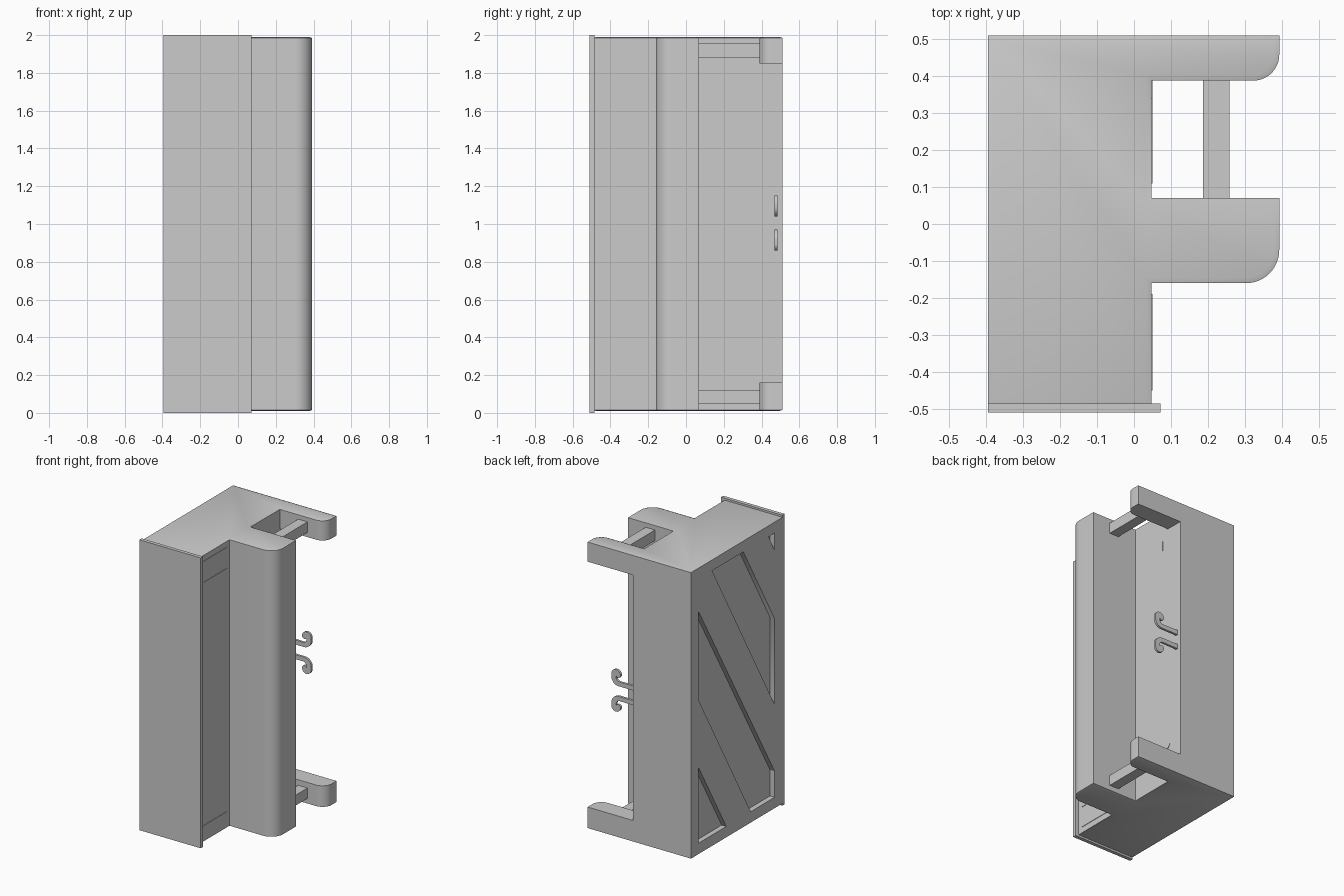
import bpy, bmesh, math
from mathutils import Vector

if "Cube" in bpy.data.objects:
    bpy.data.objects.remove(bpy.data.objects["Cube"])


def arc(cx, cy, r, a0, a1, n=12):
    return [(cx + r * math.cos(math.radians(a0 + (a1 - a0) * i / n)),
             cy + r * math.sin(math.radians(a0 + (a1 - a0) * i / n))) for i in range(n + 1)]


def prism(name, pts, lo, hi, axis='z', lip=None):
    """Extrude a 2D profile along an axis; optional sloped lip on both ends."""
    place = {'x': lambda a, b, t: (t, a, b),
             'y': lambda a, b, t: (a, t, b),
             'z': lambda a, b, t: (a, b, t)}[axis]
    bm = bmesh.new()
    start = bm.faces.new([bm.verts.new(place(a, b, lo)) for a, b in pts])
    ext = bmesh.ops.extrude_face_region(bm, geom=[start])['geom']
    bmesh.ops.translate(bm, verts=[v for v in ext if isinstance(v, bmesh.types.BMVert)],
                        vec=Vector(place(0, 0, hi - lo)))
    end = next(f for f in ext if isinstance(f, bmesh.types.BMFace))
    bmesh.ops.recalc_face_normals(bm, faces=bm.faces)
    if lip:
        for f in (start, end):
            bmesh.ops.inset_region(bm, faces=[f], thickness=lip[0], depth=lip[1],
                                   use_even_offset=True)
    me = bpy.data.meshes.new(name)
    bm.to_mesh(me)
    bm.free()
    ob = bpy.data.objects.new(name, me)
    bpy.context.collection.objects.link(ob)
    return ob


def rect(a0, a1, b0, b1):
    return [(a0, b0), (a1, b0), (a1, b1), (a0, b1)]


def cut(target, cutter):
    mod = target.modifiers.new("cut", 'BOOLEAN')
    mod.operation, mod.solver, mod.object = 'DIFFERENCE', 'EXACT', cutter
    bpy.context.view_layer.objects.active = target
    bpy.ops.object.modifier_apply(modifier=mod.name)
    bpy.data.objects.remove(cutter)


def smooth(ob):
    bpy.ops.object.select_all(action='DESELECT')
    ob.select_set(True)
    bpy.context.view_layer.objects.active = ob
    bpy.ops.object.shade_smooth_by_angle(angle=math.radians(30))


L, W, R = -0.395, 0.047, 0.393   # left side, inner wall, right side

# Body: main block, rounded middle column and back arm in one outline
outline = ([(L, -0.49), (W, -0.49), (W, -0.16)]
           + arc(R - 0.09, -0.07, 0.09, -90, 0)
           + [(R, 0.07), (W, 0.07), (W, 0.388)]
           + arc(R - 0.07, 0.458, 0.07, -90, 0)
           + [(R, 0.51), (L, 0.51)])
body = prism("body", outline, 0.015, 1.985, lip=(0.015, 0.005))

# Leave the back arm only at the top and bottom
cut(body, prism("arm_gap", rect(W, 0.6, 0.2, 0.6), 0.16, 1.85))

# Diagonal pockets in the left side (y, z)
pockets = [
    [(0.43, 1.69), (-0.40, 0.27), (-0.40, 0.09), (-0.14, 0.09), (0.43, 1.08)],
    [(0.43, 0.615), (0.126, 0.09), (0.43, 0.09)],
    [(0.28, 1.91), (-0.06, 1.91), (-0.40, 1.32), (-0.40, 0.73)],
    [(-0.335, 1.91), (-0.40, 1.91), (-0.40, 1.79)],
]
for p in pockets:
    cut(body, prism("pocket", p, L - 0.1, L + 0.035, 'x'))
smooth(body)

# Front plate, slightly taller and wider than the block
prism("front_plate", rect(L, 0.072, 0.0, 2.0), -0.51, -0.485, 'y')

# Cross bars between the column and the arms
for name, z0, z1 in (("lower_bar", 0.05, 0.122), ("upper_bar", 1.882, 1.955)):
    prism(name, rect(0.187, 0.258, z0, z1), 0.06, 0.40, 'y')

# Thin raised panels on the inner wall
for name, z0, z1 in (("lower_strip_panel", 0.055, 0.125), ("front_panel", 0.20, 1.80),
                     ("upper_strip_panel", 1.88, 1.945)):
    prism(name, rect(-0.45, -0.19, z0, z1), W - 0.01, W + 0.003, 'x')
prism("back_panel", [(0.11, 0.22), (0.36, 0.22), (0.41, 0.28), (0.41, 1.71), (0.34, 1.71),
                     (0.34, 1.78), (0.11, 1.78)], W - 0.01, W + 0.003, 'x')

# Pair of curled hooks, mirrored about the middle
hook = ([(W - 0.01, 0.035), (0.17, 0.035)]
        + arc(0.175, 0.09, 0.055, -85, 0, 10)
        + arc(0.195, 0.11, 0.035, 0, 180, 12)
        + arc(0.178, 0.11, 0.018, 180, 330, 6)
        + arc(0.165, 0.095, 0.03, 0, -85, 6)
        + [(W - 0.01, 0.067)])
for name, s in (("upper_hook", 1), ("lower_hook", -1)):
    smooth(prism(name, [(x, 1.005 + s * z) for x, z in hook], 0.468, 0.484, 'y'))
